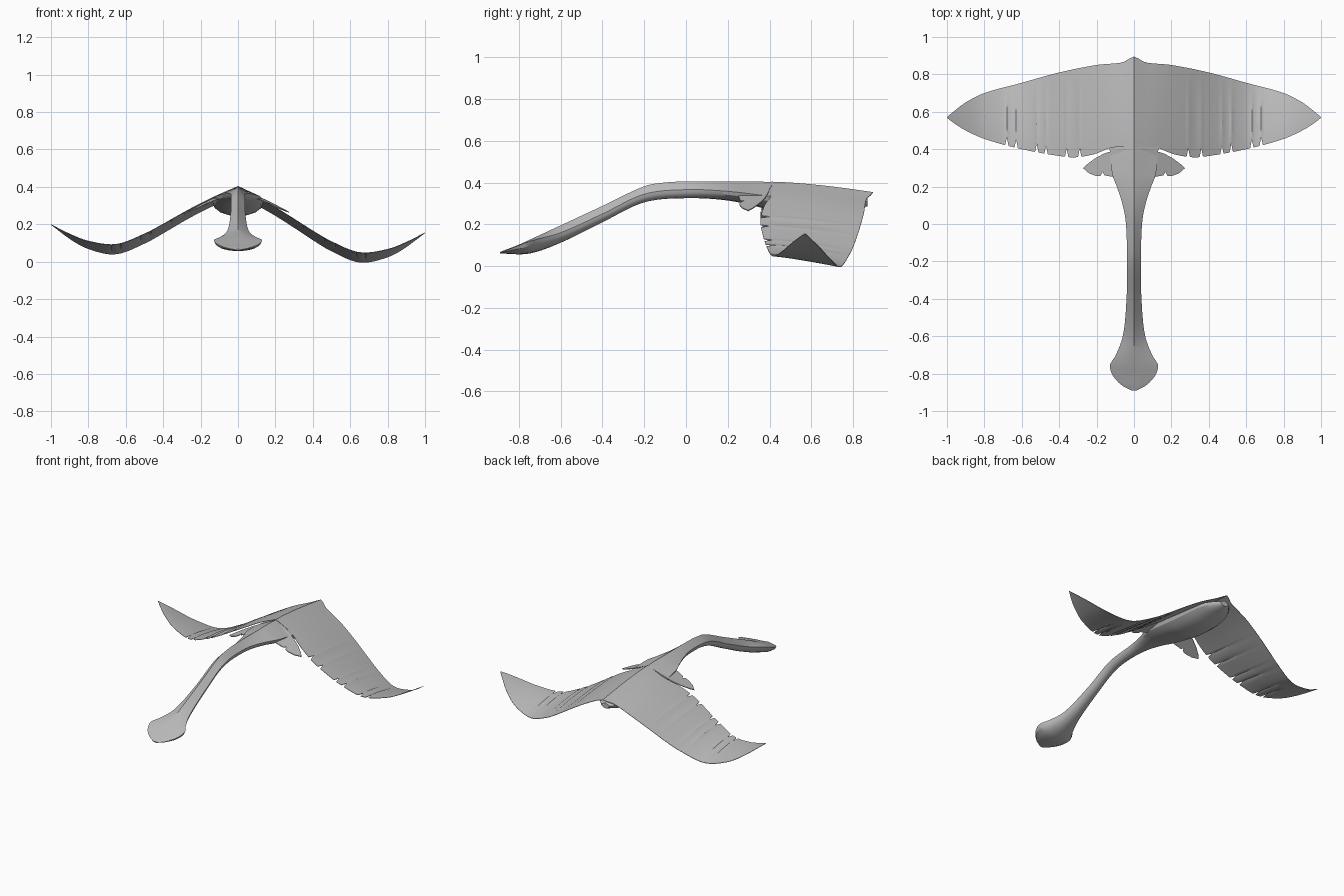
import bpy, math

cube = bpy.data.objects.get("Cube")
if cube:
    bpy.data.objects.remove(cube, do_unlink=True)

skin = bpy.data.materials.new("pale_grey_skin")
skin.use_nodes = True
GREY = (0.5, 0.5, 0.5, 1)
skin.diffuse_color = GREY
skin.node_tree.nodes["Principled BSDF"].inputs["Base Color"].default_value = GREY


def curve(points, t):
    """Smooth interpolation through (position, value) pairs."""
    n = len(points)
    i = 0
    while i < n - 2 and t > points[i + 1][0]:
        i += 1

    def slope(k):
        a, b = points[max(k - 1, 0)], points[min(k + 1, n - 1)]
        return (b[1] - a[1]) / (b[0] - a[0])

    (x0, a), (x1, b) = points[i], points[i + 1]
    h = x1 - x0
    s = min(max((t - x0) / h, 0), 1)
    s2, s3 = s * s, s * s * s
    return (a * (2 * s3 - 3 * s2 + 1) + b * (3 * s2 - 2 * s3)
            + h * (slope(i) * (s3 - 2 * s2 + s) + slope(i + 1) * (s3 - s2)))


def add_mesh(name, verts, faces, angle=30):
    mesh = bpy.data.meshes.new(name)
    mesh.from_pydata(verts, [], faces)
    mesh.validate()
    mesh.materials.append(skin)
    obj = bpy.data.objects.new(name, mesh)
    bpy.context.collection.objects.link(obj)
    bpy.ops.object.select_all(action="DESELECT")
    obj.select_set(True)
    bpy.context.view_layer.objects.active = obj
    bpy.ops.object.shade_smooth_by_angle(angle=math.radians(angle))
    return obj


def loft(name, rings):
    """Closed skin through equal-length rings, capped at both ends."""
    m = len(rings[0])
    verts = [p for ring in rings for p in ring]
    faces = [(r * m + k, r * m + (k + 1) % m,
              (r + 1) * m + (k + 1) % m, (r + 1) * m + k)
             for r in range(len(rings) - 1) for k in range(m)]
    last = (len(rings) - 1) * m
    faces += [tuple(reversed(range(m))), tuple(range(last, last + m))]
    return add_mesh(name, verts, faces)


# Wing planform and height, by distance from the spine
LEAD = [(0, .895), (.03, .882), (.06, .864), (.2, .85), (.4, .81), (.6, .755),
        (.8, .70), (.9, .65), (.96, .605), (1, .572)]
TRAIL = [(0, .41), (.12, .408), (.2, .377), (.28, .36), (.35, .357), (.6, .40),
         (.8, .455), (.9, .50), (.96, .537), (1, .568)]
HEIGHT = [(0, .404), (.1, .356), (.2, .303), (.3, .245), (.4, .185), (.5, .13),
          (.65, .073), (.8, .09), (.9, .128), (1, .178)]
DROP = [(0, .05), (.2, .045), (.65, .052), (.85, .035), (1, 0)]
NICKS = [.29, .36, .47, .52, .63, .68]


def wing_point(x, v, lower):
    d = abs(x)
    back = curve(TRAIL, d)
    for nick in NICKS:
        if abs(d - nick) < .001:
            back += .045
    front = curve(LEAD, d)
    roll = -.022 * math.sin(min(d / .65, 1) * math.pi / 2) * (1 if x > 0 else -1)
    z = curve(HEIGHT, d) - curve(DROP, d) * v ** 1.5 + roll
    if lower:
        z -= .003 + .012 * (1 - d) * math.sin(math.pi * v)
    return (x, back + (front - back) * v, z)


half = {i / 40 for i in range(41)}
half = {s for s in half if all(abs(s - n) > .012 for n in NICKS)}
for n in NICKS:
    half |= {n - .009, n, n + .009}
stations = sorted({-s for s in half if s} | half)
STEPS = 12
loft("wings", [[wing_point(x, i / STEPS, False) for i in range(STEPS + 1)]
               + [wing_point(x, i / STEPS, True) for i in range(STEPS, -1, -1)]
               for x in stations])

# Body and tail: ridge, side and belly lines along the length
WIDTH = [(-.89, .015), (-.87, .055), (-.83, .1), (-.79, .123), (-.75, .128), (-.71, .102),
         (-.6, .06), (-.4, .04), (-.2, .037), (0, .043), (.1, .06), (.2, .092),
         (.26, .115), (.4, .13), (.6, .135), (.75, .115), (.83, .07), (.87, .03)]
RIDGE = [(-.89, .068), (-.8, .103), (-.6, .195), (-.4, .288), (-.2, .382),
         (-.1, .4), (0, .405), (.2, .404), (.4, .402), (.5, .38), (.7, .365), (.87, .325)]
SIDE = [(-.89, .064), (-.83, .088), (-.75, .118), (-.6, .16), (-.4, .25), (-.2, .344),
        (0, .366), (.2, .358), (.4, .335), (.6, .315), (.75, .31), (.87, .31)]
BELLY = [(-.89, .06), (-.75, .06), (-.6, .112), (-.4, .21), (-.2, .305), (0, .325),
         (.2, .314), (.36, .28), (.5, .25), (.65, .245), (.8, .27), (.87, .287)]


def body_ring(y):
    w, top = curve(WIDTH, y), curve(RIDGE, y)
    side, low = curve(SIDE, y), curve(BELLY, y)
    ring = [(0, y, top), (w / 2, y, (top + side) / 2)]
    for k in range(9):
        a = math.pi * k / 8
        ring.append((w * math.cos(a), y, side - (side - low) * math.sin(a)))
    return ring + [(-w / 2, y, (top + side) / 2)]


loft("body_and_tail", [body_ring(-.89 + 1.76 * i / 88) for i in range(89)])

# Small ragged rear fins, mirrored
FIN = [(.04, .405), (.11, .392), (.16, .377), (.21, .35), (.25, .32), (.272, .298),
       (.24, .27), (.2, .256), (.178, .258), (.168, .28), (.158, .26), (.1, .25), (.04, .25)]
for label, s in (("left", 1), ("right", -1)):
    top = [(s * x, y, .39 - .45 * x + .1 * (y - .3)) for x, y in FIN]
    n = len(top)
    low = [(x, y, z - .005) for x, y, z in top]
    faces = [tuple(range(n)), tuple(range(2 * n - 1, n - 1, -1))]
    faces += [(i, i + n, (i + 1) % n + n, (i + 1) % n) for i in range(n)]
    if s > 0:
        faces = [tuple(reversed(f)) for f in faces]
    add_mesh(label + "_rear_fin", top + low, faces)

# Make every skin face outward
import bmesh
for obj in bpy.context.collection.objects:
    if obj.type == "MESH" and obj.data.materials and obj.data.materials[0] == skin:
        bm = bmesh.new()
        bm.from_mesh(obj.data)
        bmesh.ops.recalc_face_normals(bm, faces=bm.faces)
        bm.to_mesh(obj.data)
        bm.free()
